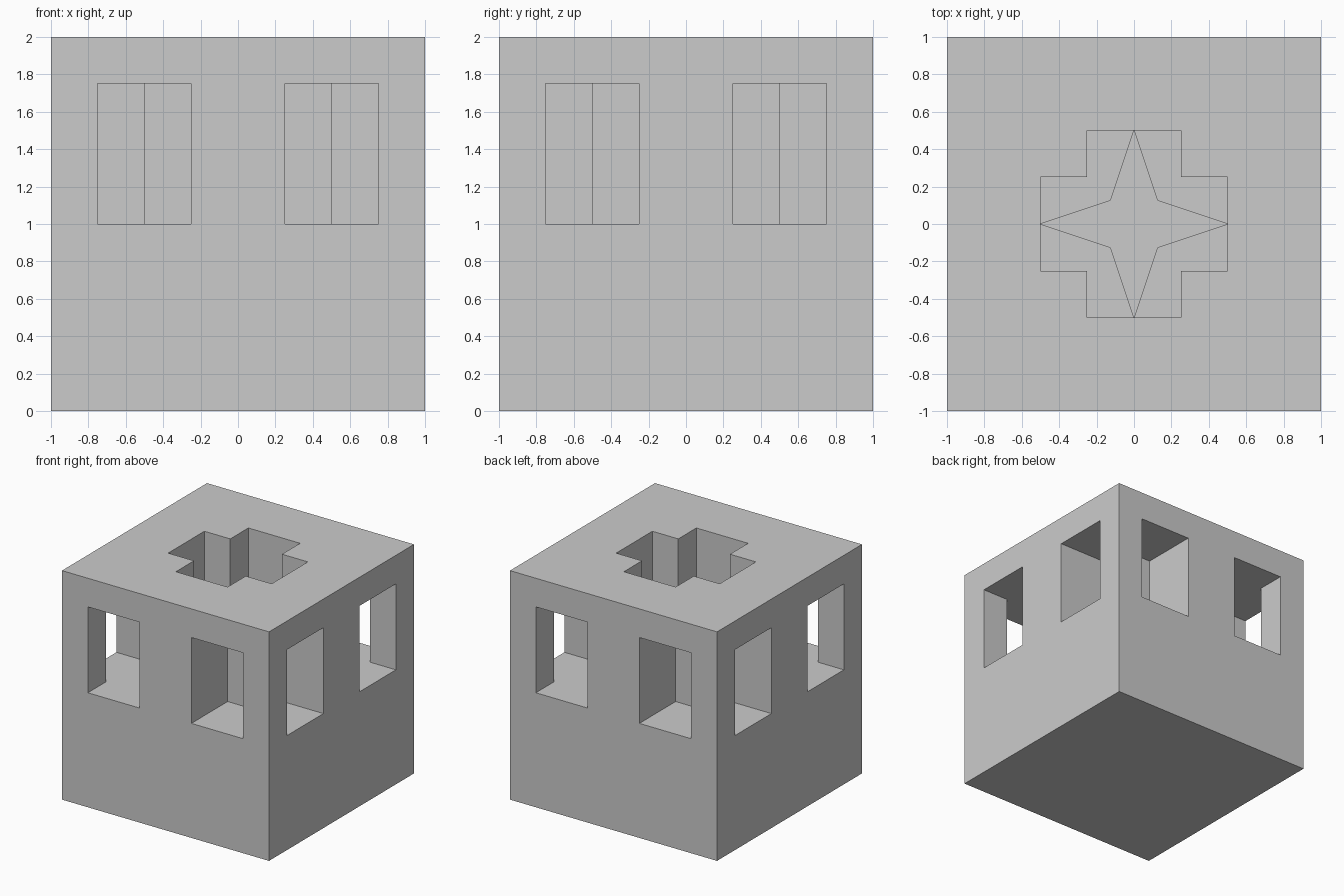
import bpy, bmesh

if "Cube" in bpy.data.objects:
    bpy.data.objects.remove(bpy.data.objects["Cube"])

S = 0.25   # module size
N = 8      # modules per side


def solid(i, j, k):
    if not all(0 <= v < N for v in (i, j, k)):
        return False
    a, b = abs((i + 0.5) * S - 1), abs((j + 0.5) * S - 1)
    z = (k + 0.5) * S
    lo, hi = min(a, b), max(a, b)
    # plus-shaped shaft from the top
    if z > 1 and hi < 0.5 and lo < 0.25:
        return False
    # corner passages joining neighbouring windows
    if 1 < z < 1.75 and 0.25 < lo < 0.75 and hi > 0.5:
        return False
    return True


bm = bmesh.new()


def face(pts):
    return bm.faces.new([bm.verts.new(p) for p in pts])


# block walls: one quad wherever solid meets empty
for i in range(N):
    for j in range(N):
        for k in range(N):
            if not solid(i, j, k):
                continue
            for ax in range(3):
                for s in (0, 1):
                    n = [i, j, k]
                    n[ax] += 2 * s - 1
                    if solid(*n):
                        continue
                    # shaft floor is made separately, with its star recess
                    if ax == 2 and s and k == 3 and \
                            max(abs(i - 3.5), abs(j - 3.5)) < 2 and \
                            min(abs(i - 3.5), abs(j - 3.5)) < 1:
                        continue
                    u, v = (ax + 1) % 3, (ax + 2) % 3
                    pts = []
                    for du, dv in ((0, 0), (1, 0), (1, 1), (0, 1)):
                        p = [i, j, k]
                        p[ax] += s
                        p[u] += du
                        p[v] += dv
                        pts.append((p[0] * S - 1, p[1] * S - 1, p[2] * S))
                    face(pts if s else pts[::-1])

# shaft floor around a four-pointed star recess
TOP, LOW = 1.0, 0.75
star = []
for q in range(4):
    def turn(x, y, z):
        for _ in range(q):
            x, y = -y, x
        return (x, y, z)
    floor = [(0.5, 0), (0.5, 0.25), (0.25, 0.25), (0.25, 0.5), (0, 0.5), (0.125, 0.125)]
    face([turn(x, y, TOP) for x, y in floor])
    for (ax, ay), (bx, by) in (((0.5, 0), (0.125, 0.125)), ((0.125, 0.125), (0, 0.5))):
        face([turn(ax, ay, TOP), turn(bx, by, TOP), turn(bx, by, LOW), turn(ax, ay, LOW)])
        star.append(turn(ax, ay, LOW))
face(star)

bmesh.ops.remove_doubles(bm, verts=bm.verts[:], dist=1e-4)
mesh = bpy.data.meshes.new("windowed_block")
bm.to_mesh(mesh)
bm.free()
obj = bpy.data.objects.new("windowed_block", mesh)
bpy.context.collection.objects.link(obj)
